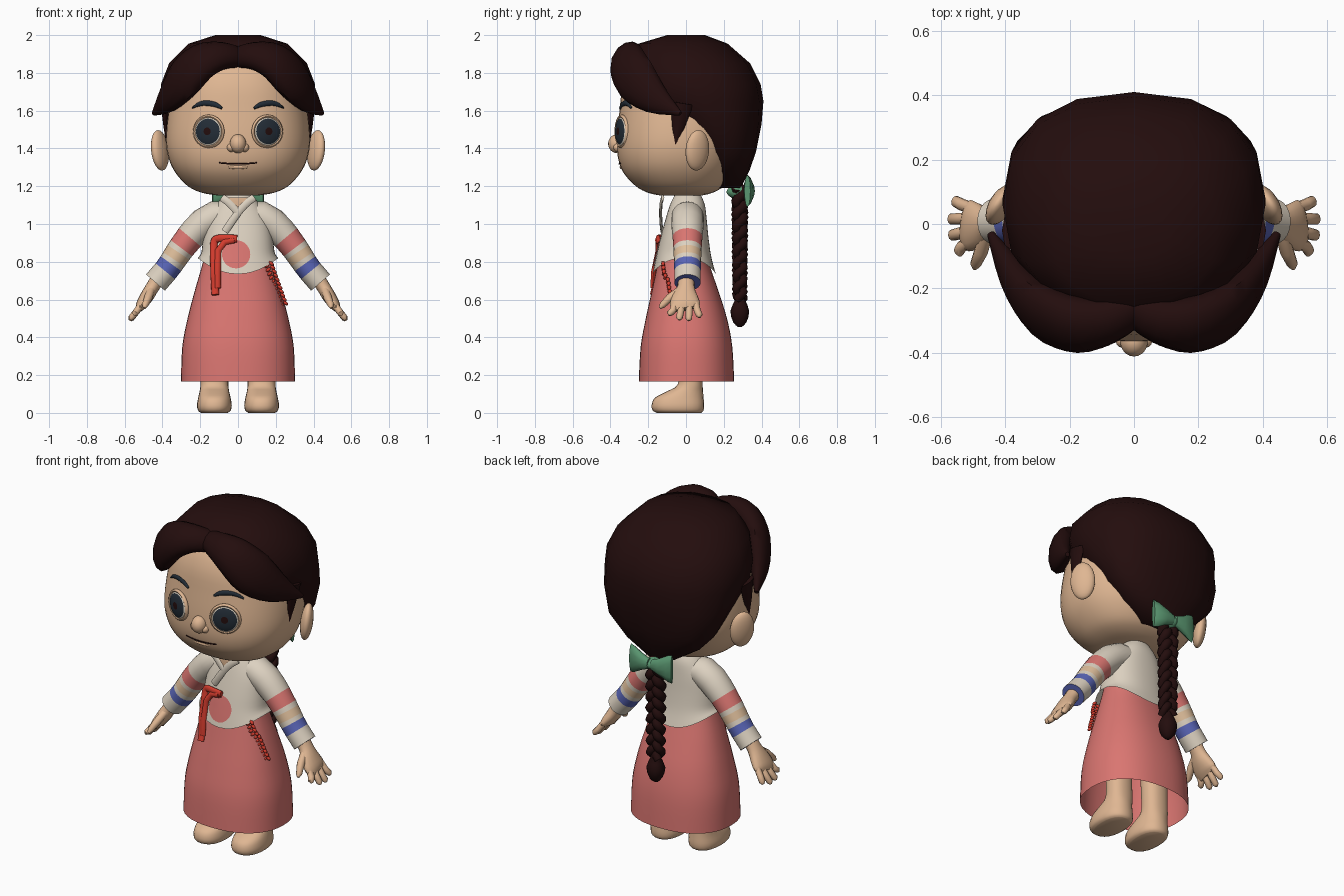
import bpy, bmesh, math
from mathutils import Vector

cube = bpy.data.objects.get("Cube")
if cube:
    bpy.data.objects.remove(cube)

COLOURS = {
    "skin": (.74, .47, .29), "hair": (.017, .004, .004), "cream": (.72, .64, .53),
    "pink": (.70, .18, .165), "red": (.66, .045, .027), "blue": (.10, .13, .47),
    "peach": (.74, .52, .33), "green": (.10, .30, .16), "iris": (.017, .026, .038)}
MATS = {}
for cname, rgb in COLOURS.items():
    m = bpy.data.materials.new(cname)
    m.use_nodes = True
    m.diffuse_color = (*rgb, 1)
    m.node_tree.nodes["Principled BSDF"].inputs["Base Color"].default_value = (*rgb, 1)
    MATS[cname] = m


def finish(name, bm, mats, recalc=True):
    if recalc:
        bmesh.ops.recalc_face_normals(bm, faces=bm.faces[:])
    me = bpy.data.meshes.new(name)
    bm.to_mesh(me)
    bm.free()
    for c in mats:
        me.materials.append(MATS[c])
    me.shade_smooth()
    me.set_sharp_from_angle(angle=math.radians(50))
    ob = bpy.data.objects.new(name, me)
    bpy.context.scene.collection.objects.link(ob)
    return ob


def dense(rows, k=4):
    """Catmull-Rom refinement of a list of equal-length tuples."""
    out = []
    for i in range(len(rows) - 1):
        a, b, c, d = rows[max(i - 1, 0)], rows[i], rows[i + 1], rows[min(i + 2, len(rows) - 1)]
        for j in range(k):
            t = j / k
            out.append(tuple(q + t * ((r - p) / 2 + t * (p - 2.5 * q + 2 * r - s / 2
                             + t * (1.5 * (q - r) + (s - p) / 2)))
                             for p, q, r, s in zip(a, b, c, d)))
    return out + [rows[-1]]


def skin_rings(name, rings, mats, seg_mats=None, cap=True):
    bm = bmesh.new()
    loops = [[bm.verts.new(p) for p in r] for r in rings]
    n = len(loops[0])
    for i in range(len(loops) - 1):
        for j in range(n):
            f = bm.faces.new((loops[i][j], loops[i][(j + 1) % n],
                              loops[i + 1][(j + 1) % n], loops[i + 1][j]))
            if seg_mats:
                f.material_index = mats.index(seg_mats[i])
    if cap:
        bm.faces.new(loops[0])
        bm.faces.new(loops[-1])
    return finish(name, bm, mats)


POW = 2.3


def stack(name, rows, colour, n=32, cx=0, cap=True, warp=None):
    """Loft of upright superellipse rings: (z, half width, front y, back y)."""
    def sup(v):
        return math.copysign(abs(v) ** (2 / POW), v)
    rings = []
    for z, hw, yf, yb in rows:
        ring = []
        for j in range(n):
            a = math.tau * j / n
            p = Vector((cx + hw * sup(math.cos(a)), (yf + yb) / 2 + (yb - yf) / 2 * sup(math.sin(a)), z))
            ring.append(warp(p) if warp else p)
        rings.append(ring)
    return skin_rings(name, rings, [colour], cap=cap)


def front_y(rows, x, z):
    """Front surface depth of a stack at x, z."""
    z = min(max(z, rows[0][0]), rows[-1][0])
    for a, b in zip(rows, rows[1:]):
        if a[0] <= z <= b[0]:
            t = (z - a[0]) / (b[0] - a[0])
            hw, yf, yb = (p + (q - p) * t for p, q in zip(a[1:], b[1:]))
            k = max(0, 1 - min(1, abs(x) / hw) ** POW) ** (1 / POW)
            return (yf + yb) / 2 - (yb - yf) / 2 * k


def tube(name, rows, colour, n=12, ref=(0, -1, 0), centre=None, seg_mats=None):
    """Loft along a path: (x, y, z, width, thickness)."""
    pts = [Vector(r[:3]) for r in rows]
    rings = []
    for i, r in enumerate(rows):
        t = (pts[min(i + 1, len(pts) - 1)] - pts[max(i - 1, 0)]).normalized()
        out = pts[i] - Vector(centre) if centre else Vector(ref)
        w = t.cross(out).normalized()
        o = w.cross(t)
        rings.append([pts[i] + w * r[3] * math.cos(math.tau * j / n)
                      + o * r[4] * math.sin(math.tau * j / n) for j in range(n)])
    mats = sorted(set(seg_mats)) if seg_mats else [colour]
    return skin_rings(name, rings, mats, seg_mats)


def ball(name, loc, scale, colour, rot=(0, 0, 0), n=20):
    bm = bmesh.new()
    bmesh.ops.create_uvsphere(bm, u_segments=n, v_segments=n * 2 // 3, radius=1)
    bmesh.ops.scale(bm, vec=scale, verts=bm.verts)
    ob = finish(name, bm, [colour])
    ob.location, ob.rotation_euler = loc, rot
    return ob


def patch(name, outline, centre, depth, colour):
    """Thin plate laid on a curved front surface."""
    bm = bmesh.new()
    def at(p, k):
        x, z = (c + (q - c) * k for c, q in zip(centre, p))
        return bm.verts.new((x, depth(x, z) - .006, z))
    rings = [[at(p, k) for p in outline] for k in (.05, .35, .7, 1)]
    n = len(outline)
    bm.faces.new(rings[0])
    for a, b in zip(rings, rings[1:]):
        for j in range(n):
            bm.faces.new((a[j], b[j], b[(j + 1) % n], a[(j + 1) % n]))
    return finish(name, bm, [colour])


# Head and neck
HEAD = dense([(1.15, .10, -.13, .08), (1.165, .19, -.20, .14), (1.20, .265, -.265, .2),
              (1.27, .33, -.33, .25), (1.35, .368, -.36, .28), (1.45, .382, -.365, .3),
              (1.6, .368, -.352, .32), (1.75, .33, -.33, .3), (1.87, .25, -.26, .22), (1.95, .1, -.1, .1)])
stack("head", HEAD, "skin", 40)
stack("neck", [(1.05, .07, -.06, .08), (1.25, .065, -.06, .07)], "skin", 20)


def face(x, z):
    return front_y(HEAD, x, z)


# Nose and mouth
ball("nose_tip", (0, -.365, 1.425), (.043, .047, .05), "skin")
for s in (1, -1):
    ball("nostril_wing", (.035 * s, -.357, 1.405), (.024, .028, .024), "skin", n=14)
tube("mouth_line", [(x, face(x, 1.32) - .001, 1.318 + .6 * x * x, .004, .003)
                    for x in (i * .02 - .1 for i in range(11))], "hair", 6)
ball("lower_lip", (0, face(0, 1.3) + .008, 1.302), (.06, .014, .012), "skin")

# Eyes, lids, brows and ears
for s in (1, -1):
    aim = Vector((.36 * s, -.93, .02)).to_track_quat('Z', 'Y').to_euler()
    spot = (.155 * s, face(.155, 1.49) + .004, 1.49)
    bm = bmesh.new()
    bmesh.ops.create_uvsphere(bm, u_segments=32, v_segments=24, radius=1)
    bmesh.ops.scale(bm, vec=(.078, .078, .024), verts=bm.verts)
    for f in bm.faces:
        c = f.calc_center_median()
        r = math.hypot(c.x, c.y)
        f.material_index = 0 if c.z < 0 or r > .066 else (2 if r < .02 else 1)
    eye = finish("eye", bm, ["cream", "iris", "hair"])
    eye.location, eye.rotation_euler = spot, aim
    d = Vector((.36 * s, -.93, 0)).normalized()
    side = d.cross(Vector((0, 0, 1)))
    lid = [Vector(spot) + side * .08 * math.cos(a) + Vector((0, 0, .08 * math.sin(a)))
           for a in (math.tau * i / 32 for i in range(33))]
    tube("eyelid_rim", [(*p, .009, .011) for p in lid], "skin", 8, ref=d)
    brow = [(.085, 1.612, .006), (.12, 1.632, .013), (.17, 1.64, .014), (.21, 1.632, .011), (.24, 1.615, .004)]
    tube("eyebrow", [(x * s, face(x, z) - .001, z, w, .008) for x, z, w in dense(brow)], "iris", 8)
    ball("ear", (.413 * s, .06, 1.39), (.035, .07, .108), "skin", (0, .12 * s, .55 * s))
    ball("ear_lobe_ridge", (.43 * s, .045, 1.385), (.02, .04, .06), "skin", (0, .12 * s, .55 * s))

# Hair cap, swept bangs and sideburns
stack("hair_cap", [(1.19, .10, .12, .29), (1.28, .24, .10, .335), (1.38, .335, .06, .37),
                   (1.53, .388, -.10, .40), (1.65, .408, -.25, .41), (1.74, .408, -.28, .395),
                   (1.85, .365, -.295, .34), (1.955, .26, -.25, .22), (2.0, .12, -.1, .10)], "hair", 16)
for s in (1, -1):
    lock = [(-.01, -.255, 1.88, .06, .05), (.08, -.30, 1.892, .08, .065), (.19, -.31, 1.86, .11, .075),
            (.29, -.265, 1.765, .125, .07), (.37, -.165, 1.665, .085, .05), (.445, -.03, 1.585, .012, .012)]
    tube("swept_bang", [(r[0] * s, *r[1:]) for r in dense(lock, 3)], "hair", centre=(0, .05, 1.6))
    burn = [(.385, -.02, 1.64, .06, .025), (.38, -.04, 1.52, .035, .015), (.376, -.055, 1.42, .004, .004)]
    tube("sideburn", [(r[0] * s, *r[1:]) for r in burn], "hair", 8, ref=(s, 0, 0))

# Braid and its tuft
for k in range(3):
    strand = []
    for i in range(43):
        t = i / 42
        ph = math.tau * (3 * t + k / 3)
        r = .028 - .006 * t
        strand.append((.033 * math.sin(ph), .285 + .02 * math.sin(2 * ph), 1.19 - .59 * t, r, r))
    tube("braid_strand", strand, "hair", 8)
stack("braid_tuft", dense([(.455, .012, .275, .295), (.48, .035, .25, .32), (.54, .05, .235, .335),
                           (.6, .027, .26, .312), (.63, .025, .26, .31)], 2), "hair", 12)

# Hair bow
ball("bow_knot", (0, .285, 1.17), (.045, .07, .038), "green")
for s in (1, -1):
    tube("bow_wing", [(.01 * s, .335, 1.175, .03, .022), (.06 * s, .335, 1.175, .05, .03),
                      (.11 * s, .33, 1.175, .078, .026), (.135 * s, .325, 1.175, .085, .016)], "green")

# Skirt and jacket
SKIRT = dense([(.165, .302, -.25, .255), (.35, .295, -.24, .245), (.5, .267, -.213, .217),
               (.65, .228, -.18, .17), (.8, .185, -.148, .12), (.88, .17, -.13, .11)])
JACKET = dense([(.735, .212, -.178, .158), (.82, .196, -.16, .135), (.92, .185, -.137, .12),
                (1.02, .165, -.11, .11), (1.10, .118, -.085, .1), (1.15, .075, -.062, .08)])


def hem(p):
    p.z += .075 * (p.x / .2) ** 2 * min(1, max(0, (.86 - p.z) / .12))
    return p


def body(x, z):
    return min(front_y(SKIRT, x, z), front_y(JACKET, x, z))


stack("skirt", SKIRT, "pink", 40, cap=False)
stack("jacket", JACKET, "cream", 40, cap=False, warp=hem)

# Neckline, collar, round patch
patch("neckline", [(-.05, 1.14), (.05, 1.14), (0, 1.075)], (0, 1.115), body, "skin")
for s, path in ((1, [(.085, 1.14), (.045, 1.11), (0, 1.06), (-.07, .96)]),
                (-1, [(-.085, 1.14), (-.045, 1.11), (0, 1.06)])):
    tube("collar", [(x, body(x, z) - .004, z, .02, .008) for x, z in dense(path)], "cream", 8)
disc = [(-.01 + .075 * math.cos(a), .84 + .075 * math.sin(a)) for a in (math.tau * i / 28 for i in range(28))]
patch("round_patch", disc, (-.01, .84), body, "pink")

# Ribbon tie and hanging ornament
tie = [(-.005, .922), (-.06, .925), (-.11, .922), (-.127, .9), (-.128, .82), (-.125, .72), (-.12, .625)]
tube("ribbon_tie", [(x, body(x, z) - .012, z, .02, .012) for x, z in dense(tie)], "red")
tube("ribbon_end", [(x, body(x, z) - .014, z, .017, .012) for x, z in
                    [(-.02, .915), (-.07, .905), (-.105, .86), (-.108, .75), (-.108, .66)]], "red", 8)
for i in range(11):
    t = i / 10
    x, z = .165 + .075 * t, .785 - .21 * t
    for s in (1, -1):
        ball("ornament_bead", (x + .012 * s, body(x, z) - .008, z + .006 * s), (.016, .011, .009),
             "red", (0, .7 * s, 0), 8)

# Sleeves with bands, hands, feet
for s in (1, -1):
    sleeve = [(.06, 1.045, .075), (.12, 1.04, .082), (.18, 1.005, .082), (.222, .965, .079), (.255, .93, .075),
              (.30, .872, .071), (.315, .85, .07), (.34, .813, .068), (.355, .79, .067),
              (.385, .75, .066), (.437, .69, .066)]
    bands = ["cream"] * 4 + ["pink", "cream", "peach", "cream", "blue", "cream"]
    tube("sleeve", [(x * s, .008, z, r, r + .004) for x, z, r in sleeve], None, 20, seg_mats=bands)
    palm = [(.41, 0, .73, .04, .045), (.45, 0, .67, .036, .045), (.48, -.005, .62, .036, .068),
            (.51, -.005, .575, .03, .08), (.525, 0, .55, .018, .07)]
    tube("palm", [(r[0] * s, *r[1:]) for r in dense(palm, 3)], "skin", 16)
    for y0, y1, x1, z1 in ((-.055, -.085, .55, .515), (-.02, -.035, .57, .492),
                           (.018, .015, .572, .488), (.05, .07, .56, .505)):
        finger = [(.505, y0, .585, .018, .018), (.535, (y0 + y1) / 2, .54, .018, .019),
                  (x1 - .006, y1, z1 + .012, .017, .018), (x1, y1, z1, .007, .007)]
        tube("finger", [(r[0] * s, *r[1:]) for r in finger], "skin", 10)
    thumb = [(.46, -.03, .65, .022, .022), (.475, -.085, .61, .022, .022),
             (.492, -.125, .57, .017, .017), (.495, -.138, .555, .007, .007)]
    tube("thumb", [(r[0] * s, *r[1:]) for r in thumb], "skin", 10, ref=(1, 0, 0))
    leg = [(0, .07, -.155, .08), (.012, .086, -.175, .092), (.04, .092, -.182, .096), (.08, .086, -.165, .093),
           (.115, .078, -.10, .09), (.15, .074, -.045, .088), (.25, .073, -.04, .085), (.6, .078, -.06, .08)]
    stack("leg_and_foot", dense(leg, 3), "skin", 24, cx=.125 * s)
